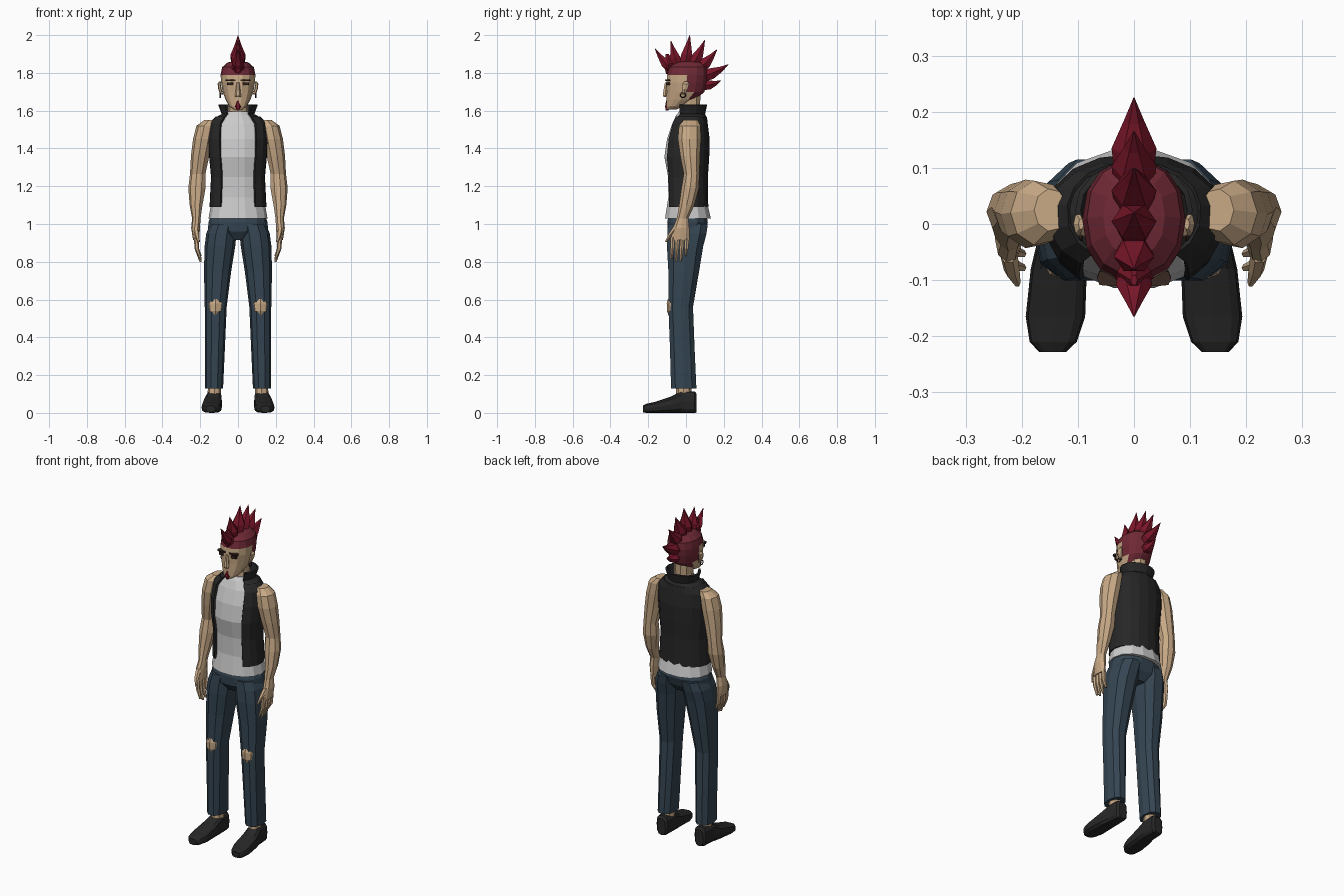
import bpy, bmesh, math
from mathutils import Vector

def material(name, r, g, b):
    m = bpy.data.materials.new(name)
    m.diffuse_color = (r, g, b, 1)
    return m

SKIN = material("skin", 0.58, 0.40, 0.24)
DENIM = material("denim", 0.035, 0.06, 0.085)
BLACK = material("black", 0.02, 0.02, 0.02)
RED = material("red_hair", 0.19, 0.008, 0.022)
STUBBLE = material("shaved_hair", 0.16, 0.022, 0.036)
DARK = material("dark_brown", 0.04, 0.02, 0.015)

def loft(name, rings, n=12, mat=None, axis=(0, 0, 1), p=2.0, mirror=False, gap=0, thick=0):
    """Skin elliptical rings (x, y, z, rx, ry); gap leaves an opening at the front."""
    bm = bmesh.new()
    t = Vector(axis).normalized()
    u = Vector((1, 0, 0))
    u = (u - t * u.dot(t)).normalized()
    w = t.cross(u)
    if gap:
        angles = [math.radians(-90 + gap + (360 - 2 * gap) * i / n) for i in range(n + 1)]
    else:
        angles = [2 * math.pi * i / n for i in range(n)]
    loops = []
    for x, y, z, rx, ry in rings:
        loop = []
        for a in angles:
            c, s = math.cos(a), math.sin(a)
            c = math.copysign(abs(c) ** (2 / p), c)
            s = math.copysign(abs(s) ** (2 / p), s)
            loop.append(bm.verts.new(Vector((x, y, z)) + u * rx * c + w * ry * s))
        loops.append(loop)
    for a, b in zip(loops, loops[1:]):
        for i in range(n):
            j = i + 1 if gap else (i + 1) % n
            bm.faces.new((a[i], a[j], b[j], b[i]))
    if not gap:
        bm.faces.new(loops[0][::-1])
        bm.faces.new(loops[-1])
    bmesh.ops.recalc_face_normals(bm, faces=bm.faces)
    me = bpy.data.meshes.new(name)
    bm.to_mesh(me)
    bm.free()
    ob = bpy.data.objects.new(name, me)
    bpy.context.collection.objects.link(ob)
    if mat:
        me.materials.append(mat)
    if thick:
        s = ob.modifiers.new("thickness", "SOLIDIFY")
        s.thickness, s.offset = thick, 0
    if mirror:
        ob.modifiers.new("mirror", "MIRROR")
    return ob

# Shoes and ankles
loft("shoes", [(.127, .056, .052, .026, .05), (.127, .045, .057, .038, .057), (.128, -.025, .058, .043, .058),
               (.134, -.08, .043, .05, .043), (.14, -.165, .029, .053, .029), (.144, -.21, .024, .042, .024),
               (.145, -.228, .021, .024, .018)], 12, BLACK, axis=(0, -1, 0), p=3.2, mirror=True)
loft("ankles", [(.125, -.012, .08, .036, .042), (.125, -.012, .17, .034, .038)], 8, SKIN, mirror=True)

# Jeans with bare knees
loft("jeans_legs", [(.127, -.012, .13, .048, .07), (.122, -.02, .35, .053, .068), (.118, -.028, .56, .058, .068),
                    (.108, -.012, .75, .072, .085), (.096, -.005, .88, .081, .1), (.088, .005, .95, .08, .108),
                    (.075, .01, 1.0, .072, .11)], 10, DENIM, p=2.3, mirror=True)
loft("jeans_hips", [(0, 0, .915, .07, .065), (0, .002, .96, .16, .1), (0, .008, 1.01, .156, .11),
                    (0, .008, 1.06, .138, .1)], 14, DENIM, p=2.2)
loft("knees", [(.119, -.062, .515, .018, .03), (.119, -.062, .54, .04, .039),
               (.118, -.062, .58, .046, .04), (.118, -.062, .602, .034, .034)], 8, SKIN, mirror=True)

# Shirt
loft("shirt", [(0, .01, 1.03, .156, .124), (0, .006, 1.14, .137, .102), (0, .003, 1.25, .13, .1),
               (0, 0, 1.355, .138, .117), (0, .005, 1.45, .14, .108), (0, .013, 1.53, .125, .088),
               (0, .02, 1.575, .08, .074), (0, .022, 1.595, .062, .06)], 14, None, p=2.2)

# Open vest with raised collar
loft("vest", [(0, .004, 1.09, .146, .108), (0, .002, 1.25, .138, .108), (0, 0, 1.355, .148, .117),
              (0, .006, 1.45, .154, .113), (0, .013, 1.53, .148, .096), (0, .02, 1.565, .115, .085)],
     14, BLACK, p=2.2, gap=36, thick=.012)
loft("collar", [(0, .02, 1.56, .115, .086), (0, .024, 1.58, .082, .072), (0, .027, 1.632, .1, .08)],
     12, BLACK, gap=42, thick=.01)

# Arms
loft("arms", [(.148, .025, 1.55, .03, .038), (.17, .02, 1.52, .05, .058), (.184, .018, 1.45, .054, .062),
              (.199, .022, 1.36, .05, .053), (.212, .03, 1.265, .042, .042), (.216, .022, 1.19, .047, .047),
              (.221, .004, 1.1, .035, .041), (.22, -.018, 1.03, .023, .031), (.224, -.026, .98, .024, .044),
              (.221, -.032, .915, .017, .05)], 9, SKIN, mirror=True)

# Hands
for i in range(4):
    y = -.07 + i * .025
    tip = (.815, .8, .805, .83)[i]
    loft("finger", [(.221, y, .93, .013, .014), (.218, y - .003, .87, .012, .012),
                    (.198, y - .008, tip, .006, .007)], 6, SKIN, mirror=True)
loft("thumb", [(.224, -.05, .985, .016, .02), (.218, -.082, .945, .014, .014),
               (.208, -.105, .905, .006, .007)], 6, SKIN, mirror=True)

# Neck and head, shaved hair coloured by region
loft("neck", [(0, .025, 1.55, .06, .058), (0, .022, 1.62, .052, .055), (0, .02, 1.7, .055, .06)], 10, SKIN)
head = loft("head", [(0, -.078, 1.605, .022, .024), (0, -.06, 1.622, .046, .045), (0, -.025, 1.66, .067, .08),
                     (0, -.002, 1.7, .081, .102), (0, .003, 1.75, .09, .109), (0, .007, 1.79, .092, .109),
                     (0, .011, 1.83, .084, .102), (0, .014, 1.855, .055, .072), (0, .015, 1.863, .02, .03)],
            14, SKIN, p=2.2)
head.data.materials.append(STUBBLE)
for f in head.data.polygons:
    if f.center.z > 1.8 or (f.center.y > .012 and f.center.z > 1.67):
        f.material_index = 1

# Facial features
loft("nose", [(0, -.112, 1.672, .015, .007), (0, -.11, 1.684, .016, .015), (0, -.103, 1.75, .007, .01)], 6, SKIN)
loft("goatee", [(0, -.1, 1.6, .006, .008), (0, -.098, 1.622, .019, .015), (0, -.094, 1.655, .004, .013)], 6, RED)
loft("ears", [(.086, -.012, 1.685, .008, .01), (.096, -.006, 1.715, .009, .018),
              (.1, 0, 1.742, .008, .02), (.094, 0, 1.755, .005, .01)], 6, SKIN, mirror=True)
loft("eyebrows", [(.038, -.095, 1.757, .028, .014), (.038, -.097, 1.766, .028, .014)], 8, DARK, p=4, mirror=True)
loft("eyes", [(.04, -.093, 1.736, .017, .013), (.04, -.093, 1.75, .019, .013)], 8, DARK, p=3, mirror=True)
bpy.ops.mesh.primitive_torus_add(location=(.094, -.016, 1.682), rotation=(0, math.pi / 2, 0),
                                 major_radius=.013, minor_radius=.003, major_segments=10, minor_segments=5)
ring = bpy.context.object
ring.name = "earrings"
ring.data.materials.append(DARK)
m = ring.modifiers.new("mirror", "MIRROR")
m.mirror_object = head

# Mohawk: base (y, z), tip (y, z), width
spikes = [(-.075, 1.815, -.165, 1.93, .032), (-.045, 1.84, -.08, 1.97, .036), (-.005, 1.845, .02, 2.0, .04),
          (.035, 1.84, .1, 1.975, .04), (.065, 1.82, .165, 1.925, .04), (.08, 1.78, .225, 1.845, .04),
          (.085, 1.735, .185, 1.76, .034)]
for by, bz, ty, tz, r in spikes:
    d = Vector((0, ty - by, tz - bz))
    loft("mohawk_spike", [(0, by, bz, r * .85, r * .9), (0, by + d.y * .38, bz + d.z * .38 - .008, r, r * .85),
                          (0, by + d.y * .72, bz + d.z * .72 - .008, r * .45, r * .42),
                          (0, ty, tz, .001, .001)], 6, RED, axis=d)
loft("mohawk_peak", [(0, -.1, 1.795, .003, .006), (0, -.096, 1.825, .035, .02), (0, -.085, 1.85, .03, .03),
                     (0, -.1, 1.9, .006, .01)], 6, RED)
